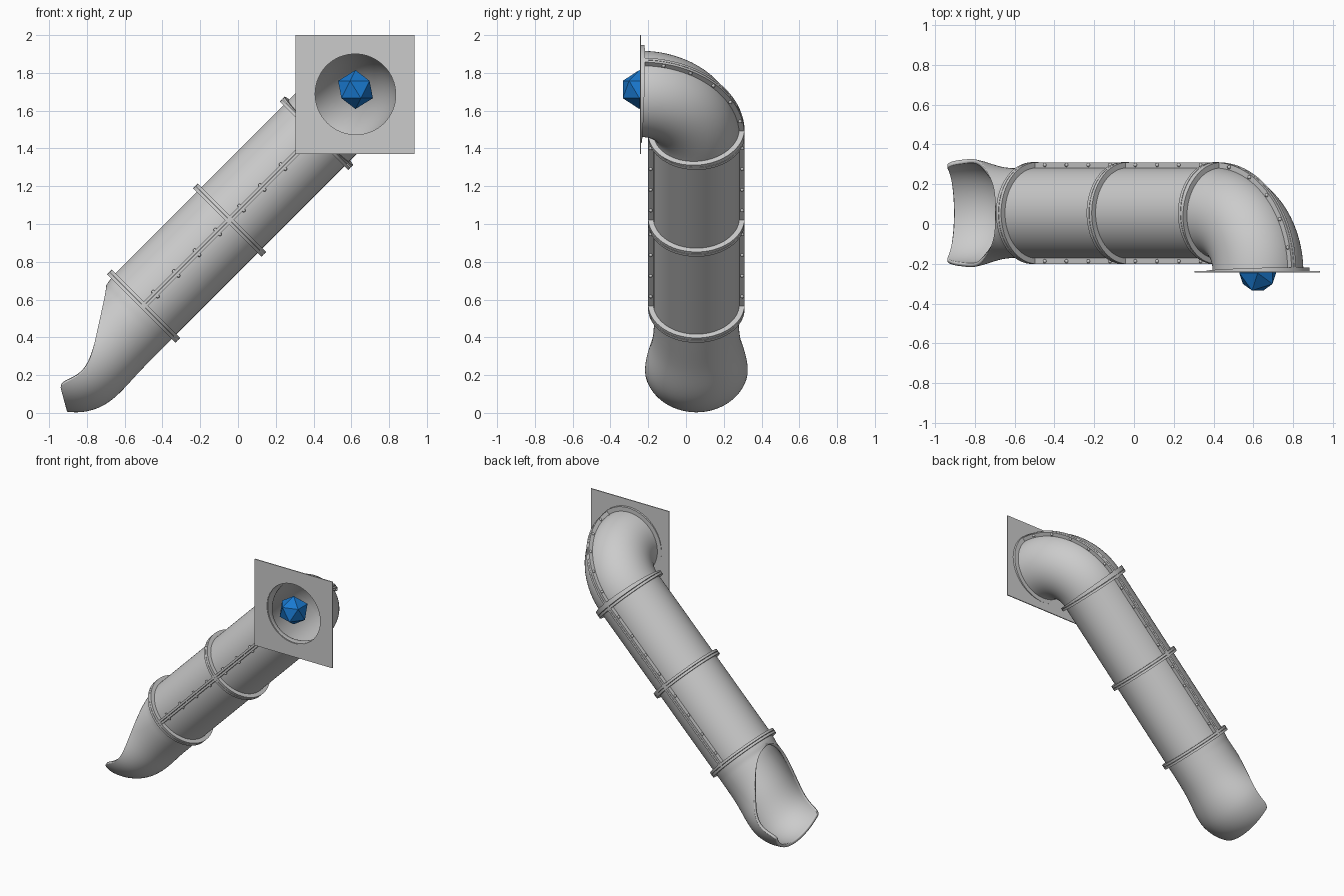
import bpy, bmesh
from math import sin, cos, pi, radians
from mathutils import Vector, Matrix

if "Cube" in bpy.data.objects:
    bpy.data.objects.remove(bpy.data.objects["Cube"])

BEND = 0.295                                  # elbow bend radius
CORNER = Vector((0.415, -0.24, 1.48))         # centre of the elbow bend
D = Vector((1, 0, 1)).normalized()            # direction up the slide
N = Vector((-1, 0, 1)).normalized()           # away from the slide, upwards
Y = Vector((0, 1, 0))
END = BEND * pi / 2
RINGS = (0, -0.65, -1.294)


def frame(s):
    """Path point and outward direction: straight for s < 0, elbow for s > 0."""
    if s <= 0:
        return CORNER + Y * BEND + D * s, Y
    o = Y * cos(s / BEND) + D * sin(s / BEND)
    return CORNER + o * BEND, o


def finish(name, bm, smooth=True):
    bmesh.ops.recalc_face_normals(bm, faces=bm.faces)
    me = bpy.data.meshes.new(name)
    bm.to_mesh(me)
    bm.free()
    ob = bpy.data.objects.new(name, me)
    bpy.context.collection.objects.link(ob)
    if smooth:
        bpy.context.view_layer.objects.active = ob
        ob.select_set(True)
        bpy.ops.object.shade_smooth_by_angle(angle=radians(35))
        ob.select_set(False)
    return ob


def loft(bm, rows, wrap_rows=False, wrap_cols=True, caps=False):
    vs = [[bm.verts.new(p) for p in r] for r in rows]
    n, m = len(vs), len(vs[0])
    for i in range(n if wrap_rows else n - 1):
        for j in range(m if wrap_cols else m - 1):
            a, b = vs[i], vs[(i + 1) % n]
            k = (j + 1) % m
            bm.faces.new((a[j], a[k], b[k], b[j]))
    if caps:
        bm.faces.new(vs[0])
        bm.faces.new(vs[-1])


def circle(s, r, seg=64):
    p, o = frame(s)
    return [p + r * (cos(2 * pi * i / seg) * o + sin(2 * pi * i / seg) * N) for i in range(seg)]


def pipe(name, stations, r_out, r_in):
    bm = bmesh.new()
    loft(bm, [circle(s, r_out) for s in stations] + [circle(s, r_in) for s in reversed(stations)],
         wrap_rows=True)
    return finish(name, bm)


def spread(a, b, n):
    return [a + (b - a) * i / n for i in range(n + 1)]


# Tube sections: two straights and the elbow
pipe("upper_tube", [RINGS[1], RINGS[0]], 0.228, 0.215)
pipe("lower_tube", [RINGS[2], RINGS[1]], 0.228, 0.215)
pipe("elbow_tube", spread(0, END, 28), 0.228, 0.215)

# Paired joint flanges and the collar at the panel
for i, s in enumerate(RINGS):
    for k in (-1, 1):
        pipe(f"joint_flange_{i}_{'upper' if k > 0 else 'lower'}",
             [s + k * 0.001, s + k * 0.018], 0.256, 0.22)
pipe("panel_collar", [END - 0.012, END], 0.26, 0.218)


# Lengthwise seam flanges with bolts
def seam(name, stations, side, bolts):
    bm = bmesh.new()
    for k in (-1, 1):
        rows = []
        for s in stations:
            p, o = frame(s)
            rows.append([p + o * side * r + N * k * h
                         for r, h in ((0.22, 0.001), (0.255, 0.001), (0.255, 0.016), (0.22, 0.016))])
        loft(bm, rows, caps=True)
        for s in bolts:
            p, o = frame(s)
            bmesh.ops.create_uvsphere(bm, u_segments=10, v_segments=6, radius=0.01,
                                      matrix=Matrix.Translation(p + o * side * 0.242 + N * k * 0.017))
    finish(name, bm)


for label, a in (("upper", RINGS[1]), ("lower", RINGS[2])):
    for side in (-1, 1):
        seam(f"{label}_seam_{'back' if side > 0 else 'front'}", [a, a + 0.645], side,
             [a + 0.09 + 0.155 * i for i in range(4)])
seam("elbow_seam", spread(0, END, 28), 1, [END * (i + 0.7) / 5.5 for i in range(5)])

# Square mounting panel with a round hole
bm = bmesh.new()
C = Vector((0.62, 0, 1.685))


def panel_loop(y, square):
    pts = []
    for i in range(64):
        c, s = cos(2 * pi * i / 64), sin(2 * pi * i / 64)
        r = 0.315 / max(abs(c), abs(s)) if square else 0.215
        pts.append(C + Vector((r * c, y, r * s)))
    return pts


loft(bm, [panel_loop(-0.244, False), panel_loop(-0.244, True),
          panel_loop(-0.237, True), panel_loop(-0.237, False)], wrap_rows=True)
finish("mounting_panel", bm)

# Exit scoop: floor x, floor z, lean angle, height radius, half width, half arc
SCOOP = [(-0.34, 0.40, 135, 0.228, 0.228, 180),
         (-0.375, 0.365, 135, 0.228, 0.228, 180),
         (-0.395, 0.345, 135, 0.228, 0.228, 152),
         (-0.455, 0.285, 135, 0.228, 0.228, 130),
         (-0.535, 0.205, 135, 0.228, 0.237, 109),
         (-0.61, 0.118, 130, 0.24, 0.262, 93),
         (-0.70, 0.038, 118, 0.25, 0.276, 84),
         (-0.80, 0.004, 108, 0.25, 0.276, 77),
         (-0.87, 0.002, 106, 0.25, 0.276, 71),
         (-0.905, 0.006, 105, 0.25, 0.274, 64)]
rows = []
for x, z, lean, r, w, arc in SCOOP:
    up = Vector((cos(radians(lean)), 0, sin(radians(lean))))
    row = []
    for j in range(33):
        t = radians(arc) * (j / 16 - 1)
        row.append(Vector((x, 0.055, z)) + up * r * (1 - cos(t)) + Y * w * sin(t))
    rows.append(row)
bm = bmesh.new()
loft(bm, rows, wrap_cols=False)
bmesh.ops.remove_doubles(bm, verts=bm.verts, dist=1e-4)
scoop = finish("exit_scoop", bm)
sub = scoop.modifiers.new("smooth", 'SUBSURF')
sub.levels = sub.render_levels = 2
sol = scoop.modifiers.new("wall", 'SOLIDIFY')
sol.thickness = 0.02
sol.offset = -1
# the wall must thicken towards the inside of the scoop
f = min(scoop.data.polygons, key=lambda q: q.center.z)
if f.normal.z > 0:
    scoop.data.flip_normals()

# Faceted blue ball in the entrance
bm = bmesh.new()
bmesh.ops.create_icosphere(bm, subdivisions=1, radius=0.103,
                           matrix=Matrix.Translation((0.622, -0.247, 1.712)) @ Matrix.Rotation(pi, 4, 'Z'))
ball = finish("entrance_ball", bm, smooth=False)
mat = bpy.data.materials.new("blue")
mat.diffuse_color = (0.01, 0.19, 0.62, 1)
mat.use_nodes = True
mat.node_tree.nodes["Principled BSDF"].inputs["Base Color"].default_value = mat.diffuse_color
ball.data.materials.append(mat)
